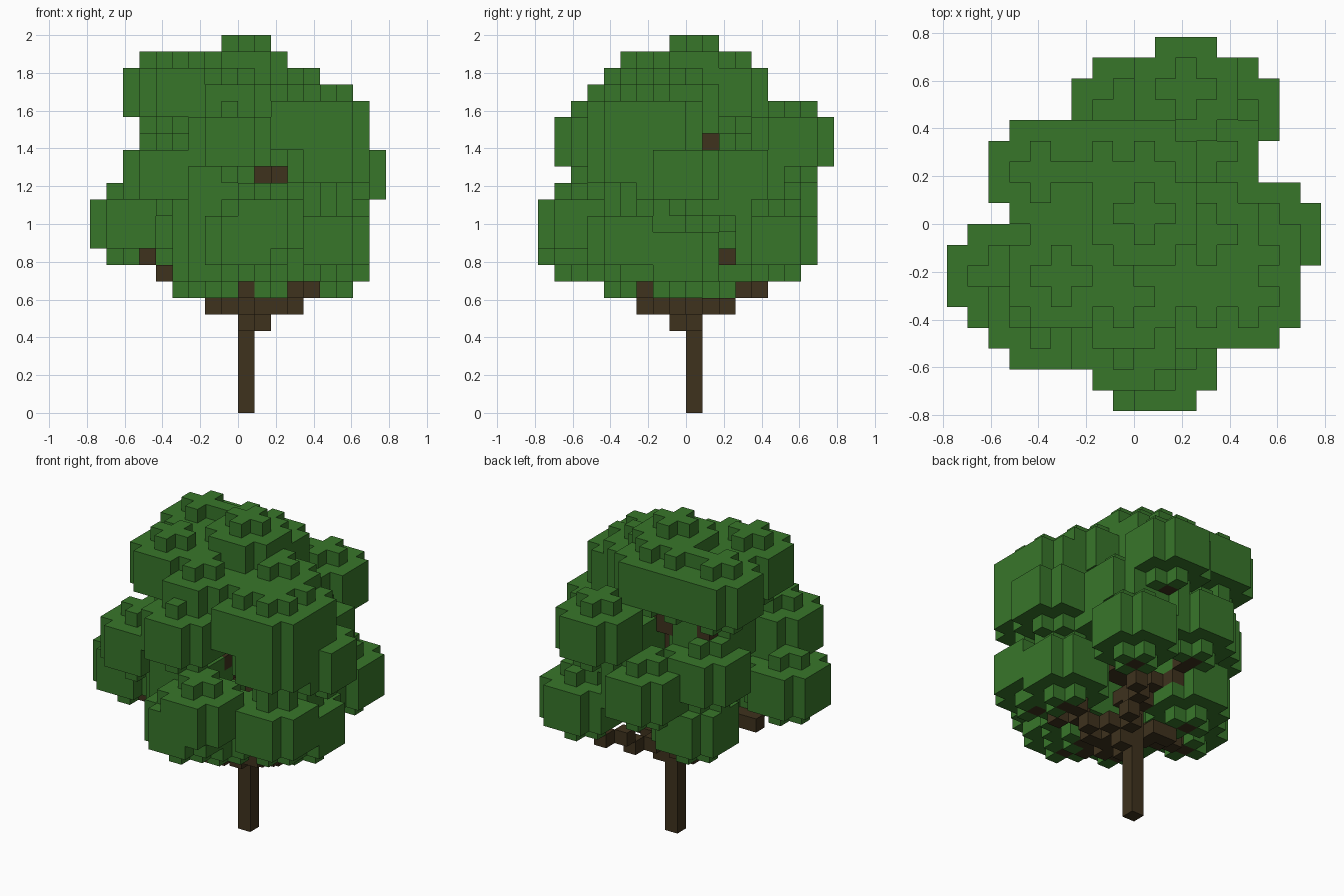
import bpy
import bmesh
import math
from mathutils import Vector

if "Cube" in bpy.data.objects:
    bpy.data.objects.remove(bpy.data.objects["Cube"])

SIZE = 2 / 23          # edge of one block
MID = 9                # grid column of the trunk
TRUNK_TOP = 14

# Leaf clusters: column, row, lowest layer
CLUSTERS = [
    (9, 9, 18), (4, 11, 17), (7, 11, 17), (9, 11, 17), (5, 6, 17),
    (12, 8, 16), (8, 5, 16), (12, 5, 15), (14, 5, 15), (14, 7, 15),
    (8, 3, 14), (11, 15, 14), (14, 5, 13), (6, 9, 13), (4, 4, 12),
    (15, 8, 12), (12, 12, 12), (12, 11, 11), (5, 11, 11), (7, 5, 10),
    (8, 14, 10), (2, 6, 9), (10, 2, 9), (9, 2, 8), (13, 14, 8),
    (14, 5, 8), (14, 8, 7), (6, 11, 7), (7, 5, 7), (10, 5, 7),
]


def make_material(name, rgb):
    mat = bpy.data.materials.new(name)
    mat.use_nodes = True
    mat.diffuse_color = (*rgb, 1)
    bsdf = next(n for n in mat.node_tree.nodes if n.type == "BSDF_PRINCIPLED")
    bsdf.inputs["Base Color"].default_value = (*rgb, 1)
    bsdf.inputs["Roughness"].default_value = 0.9
    return mat


def cluster_cells(cx, cy, base):
    """Three wide layers with clipped corners, capped by a cross above and below."""
    cells = set()
    for layer in range(5):
        radius = 2 if layer in (0, 4) else 3
        for dx in range(-2, 3):
            for dy in range(-2, 3):
                if (abs(dx) + 0.5) ** 2 + (abs(dy) + 0.5) ** 2 <= radius ** 2:
                    cells.add((cx + dx, cy + dy, base + layer))
    return cells


def limb_cells(start, end):
    """Blocks along a straight line."""
    a, b = Vector(start), Vector(end)
    steps = max(1, int(max(abs(c) for c in b - a)))
    return {tuple(math.floor(c + 0.5) for c in a.lerp(b, s / steps))
            for s in range(steps + 1)}


def build_blocks(name, cells, solid, mat):
    """Skin a set of blocks, keeping only the outward faces."""
    bm = bmesh.new()
    corners = {}

    def corner(p):
        if p not in corners:
            corners[p] = bm.verts.new(((p[0] - MID) * SIZE, (p[1] - MID) * SIZE, p[2] * SIZE))
        return corners[p]

    for cell in sorted(cells):
        for axis in range(3):
            u, v = (axis + 1) % 3, (axis + 2) % 3
            for side in (0, 1):
                neighbour = list(cell)
                neighbour[axis] += 2 * side - 1
                if tuple(neighbour) in solid:
                    continue
                ring = []
                for du, dv in ((0, 0), (1, 0), (1, 1), (0, 1)):
                    p = list(cell)
                    p[axis] += side
                    p[u] += du
                    p[v] += dv
                    ring.append(corner(tuple(p)))
                bm.faces.new(ring if side else ring[::-1])
    mesh = bpy.data.meshes.new(name)
    bm.to_mesh(mesh)
    bm.free()
    mesh.materials.append(mat)
    obj = bpy.data.objects.new(name, mesh)
    bpy.context.collection.objects.link(obj)


# Trunk and the limbs that reach each cluster
trunk = {(MID, MID, k) for k in range(TRUNK_TOP + 1)}
branches = set()
for cx, cy, base in CLUSTERS:
    reach = math.hypot(cx - MID, cy - MID)
    fork = min(TRUNK_TOP, math.floor(base - 0.381 * reach))
    branches |= limb_cells((MID, MID, fork), (cx, cy, base))
branches -= trunk

# Foliage fills whatever the wood leaves free
leaves = set()
for cluster in CLUSTERS:
    leaves |= cluster_cells(*cluster)
leaves -= trunk | branches

solid = trunk | branches | leaves
bark = make_material("dark_brown_bark", (0.049, 0.032, 0.0125))
leaf = make_material("leaf_green", (0.039, 0.18, 0.023))
build_blocks("trunk", trunk, solid, bark)
build_blocks("branches", branches, solid, bark)
build_blocks("foliage", leaves, solid, leaf)
